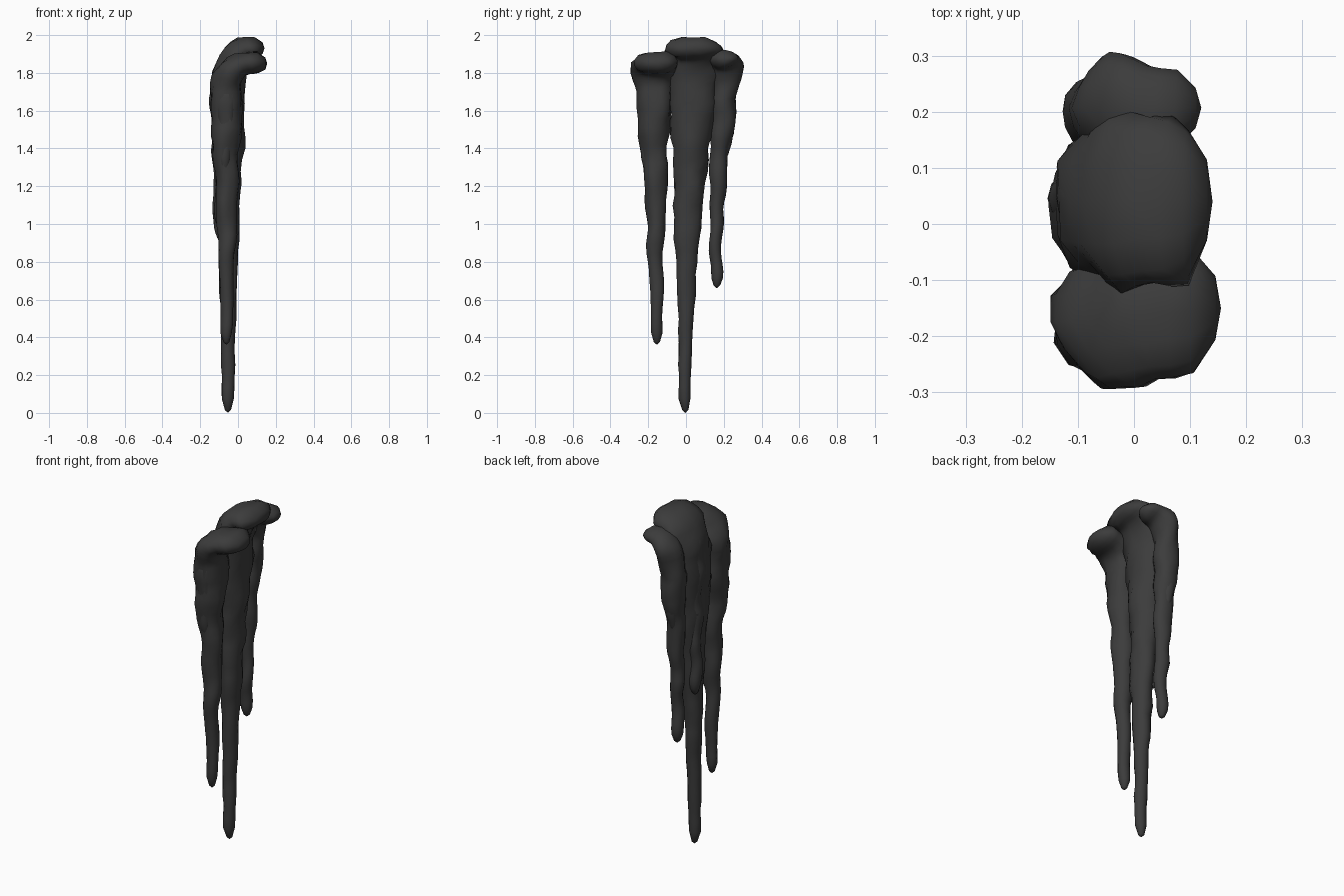
import bpy, bmesh, math
from mathutils import Vector, noise

SIDES = 14
SHAFT_RINGS = 28
HOOK_RINGS = 10
SHOULDER = 1.7
TIP_RADIUS = 0.031

cube = bpy.data.objects.get("Cube")
if cube:
    bpy.data.objects.remove(cube, do_unlink=True)

# One dark colour for the whole model
dark = bpy.data.materials.new("charcoal_grey")
dark.use_nodes = True
colour = (0.045, 0.045, 0.045, 1)
dark.diffuse_color = colour
shader = dark.node_tree.nodes["Principled BSDF"]
shader.inputs["Base Color"].default_value = colour
shader.inputs["Roughness"].default_value = 0.8


def mix(start, end, amount):
    return start + (end - start) * amount


def rounding(distance, length):
    """Shrinks a section towards a blunt end."""
    gap = 1 - min(distance / length, 1)
    return math.sqrt(max(1 - gap * gap, 0.3))


def shaft_sections(tip, x, tip_y, top_y, thick, wide):
    """Tapering hanging part, from the tip up to the shoulder."""
    for i in range(SHAFT_RINGS):
        t = i / SHAFT_RINGS
        z = mix(tip + 0.015, SHOULDER, t)
        blunt = rounding(z - tip, 0.09)
        centre = Vector((x, mix(tip_y, top_y, t * t), z))
        # A slight wander keeps the shaft from being straight
        centre.x += 0.012 * noise.noise(Vector((tip, top_y, z * 5)))
        centre.y += 0.014 * noise.noise(Vector((top_y, tip, z * 7)))
        yield (centre, Vector((0, 0, 1)),
               blunt * mix(TIP_RADIUS, thick, t ** 1.5),
               blunt * mix(TIP_RADIUS, wide, t ** 1.8))


def hook_sections(x, y, thick, wide, reach, ledge, drift):
    """Upper part, curving over the ledge towards +x and drooping a little."""
    for i in range(HOOK_RINGS + 1):
        s = i / HOOK_RINGS
        centre = Vector((mix(x, reach, s * s), y + drift * s * s,
                         mix(ledge, SHOULDER, (1 - s) ** 2) - 0.025 * s ** 3))
        run = Vector(((reach - x) * s, 0, (ledge - SHOULDER) * (1 - s)))
        blunt = rounding(1.03 - s, 0.18)
        yield (centre, run.normalized(),
               blunt * thick * (1 - 0.4 * s),
               blunt * wide * (1 + 0.22 * math.sin(math.pi * s)))


def build_drip(name, tip, x, tip_y, top_y, thick, wide, reach, ledge, drift=0):
    """Loft lumpy rings through the sections and close both ends."""
    sections = list(shaft_sections(tip, x, tip_y, top_y, thick, wide))
    sections += hook_sections(x, top_y, thick, wide, reach, ledge, drift)
    bm = bmesh.new()
    rings = []
    for centre, run, radius, half_width in sections:
        across = Vector((run.z, 0, -run.x))
        ring = []
        for k in range(SIDES):
            angle = math.tau * k / SIDES
            offset = across * math.cos(angle) * radius
            offset.y = math.sin(angle) * half_width
            place = centre + offset
            lump = noise.noise(Vector((place.x * 14, place.y * 14, place.z * 9)))
            ring.append(bm.verts.new(centre + offset * (1 + 0.25 * lump)))
        rings.append(ring)
    for low, high in zip(rings, rings[1:]):
        for k in range(SIDES):
            bm.faces.new((low[k - 1], low[k], high[k], high[k - 1]))
    lowest = sections[0][0].copy()
    lowest.z = tip
    farthest = sections[-1][0] + Vector((0.01, 0, 0))
    for ring, end in ((rings[0], lowest), (rings[-1], farthest)):
        cap = bm.verts.new(end)
        for k in range(SIDES):
            bm.faces.new((ring[k - 1], ring[k], cap))
    bmesh.ops.recalc_face_normals(bm, faces=bm.faces)
    mesh = bpy.data.meshes.new(name)
    bm.to_mesh(mesh)
    bm.free()
    mesh.materials.append(dark)
    mesh.shade_smooth()
    bpy.context.collection.objects.link(bpy.data.objects.new(name, mesh))


# Three main drips
build_drip("front_drip", tip=0.36, x=-0.06, tip_y=-0.157, top_y=-0.175,
           thick=0.09, wide=0.1, reach=0.145, ledge=1.875, drift=0.025)
build_drip("middle_drip", tip=0, x=-0.053, tip_y=-0.005, top_y=0.04,
           thick=0.098, wide=0.13, reach=0.13, ledge=1.955)
build_drip("rear_drip", tip=0.66, x=-0.055, tip_y=0.162, top_y=0.207,
           thick=0.075, wide=0.07, reach=0.11, ledge=1.895)

# Short drips clinging to the main ones
build_drip("short_drip", tip=0.91, x=-0.096, tip_y=0.05, top_y=0.05,
           thick=0.056, wide=0.058, reach=-0.04, ledge=1.86)
build_drip("front_stub", tip=1.27, x=-0.065, tip_y=-0.208, top_y=-0.22,
           thick=0.06, wide=0.045, reach=-0.02, ledge=1.82)
build_drip("rear_stub", tip=1.34, x=-0.06, tip_y=0.205, top_y=0.225,
           thick=0.06, wide=0.045, reach=-0.02, ledge=1.84)
